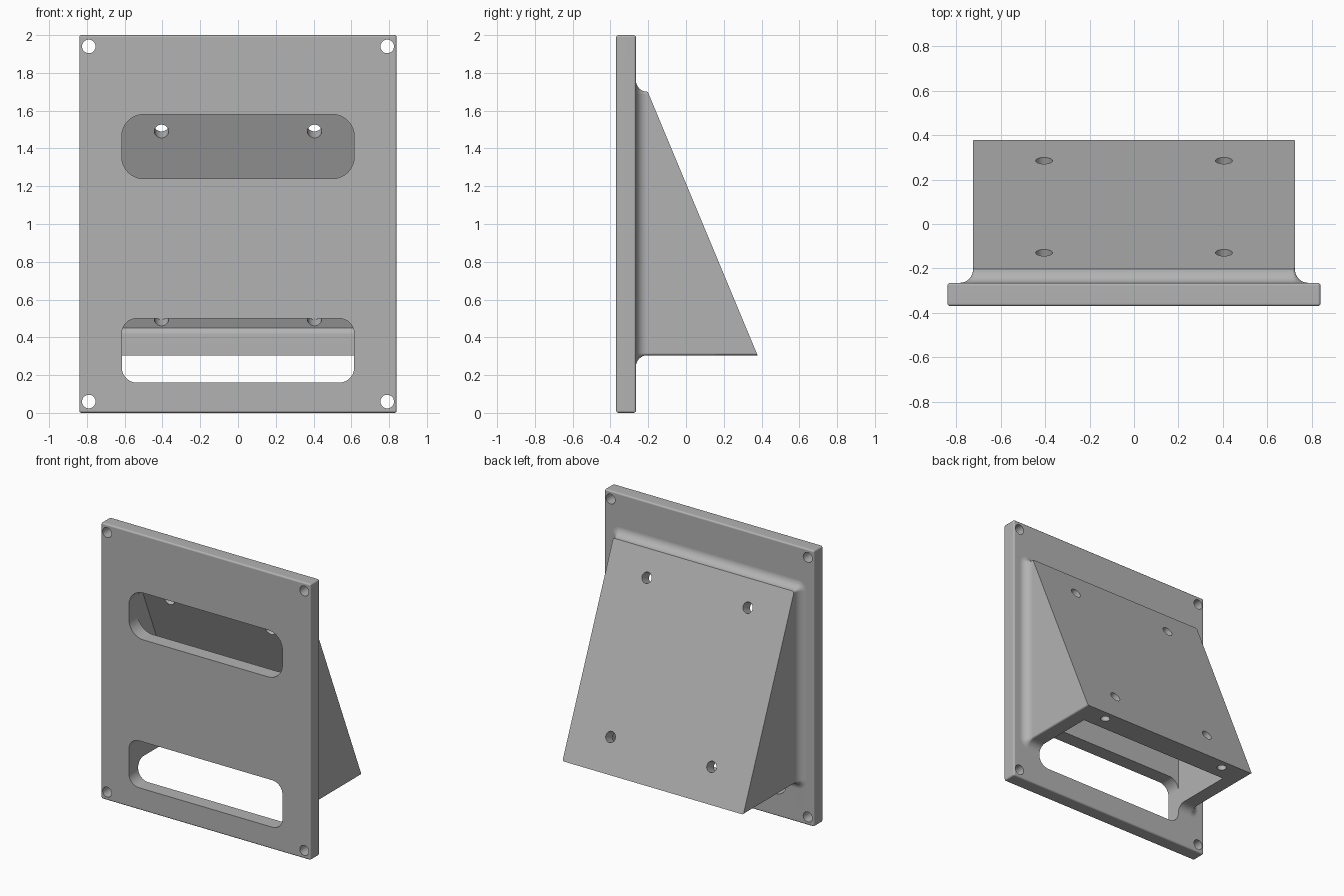
import bpy, bmesh, math
from mathutils import Vector

cube = bpy.data.objects.get("Cube")
if cube:
    bpy.data.objects.remove(cube, do_unlink=True)

GREY = (0.45, 0.45, 0.45, 1)
mat = bpy.data.materials.new("mid grey")
mat.use_nodes = True
mat.diffuse_color = GREY
mat.node_tree.nodes["Principled BSDF"].inputs["Base Color"].default_value = GREY

# Main dimensions
W, FRONT, BACK = 0.84, -0.37, -0.265        # plate half width, front and back
HW, LOW, TOP = 0.725, 0.305, 1.70           # housing half width, bottom, top
CAV = 0.615                                 # cavity half width
FILLET, EDGE = 0.06, 0.012
NORMAL = Vector((0, 2.4, 1)).normalized()   # sloped face
TIP = Vector((0, 0.379, LOW))


def new_object(name, bm):
    bmesh.ops.recalc_face_normals(bm, faces=bm.faces)
    mesh = bpy.data.meshes.new(name)
    bm.to_mesh(mesh)
    bm.free()
    mesh.materials.append(mat)
    obj = bpy.data.objects.new(name, mesh)
    bpy.context.collection.objects.link(obj)
    return obj


def rounded_rect(hw, z0, z1, r, steps=8):
    """Outline in x, z."""
    pts = []
    corners = [(hw - r, z1 - r), (r - hw, z1 - r), (r - hw, z0 + r), (hw - r, z0 + r)]
    for k, (cx, cz) in enumerate(corners):
        for i in range(steps + 1):
            a = math.pi / 2 * (k + i / steps)
            pts.append((cx + r * math.cos(a), cz + r * math.sin(a)))
    return pts


def loft(sections):
    """Closed solid through (y, outline) sections."""
    bm = bmesh.new()
    rings = [[bm.verts.new((x, y, z)) for x, z in pts] for y, pts in sections]
    n = len(rings[0])
    for a, b in zip(rings, rings[1:]):
        for i in range(n):
            j = (i + 1) % n
            bm.faces.new((a[i], a[j], b[j], b[i]))
    bm.faces.new(rings[0])
    bm.faces.new(rings[-1][::-1])
    return bm


def cylinder(name, centre, axis, r, length):
    bm = bmesh.new()
    bmesh.ops.create_cone(bm, cap_ends=True, segments=32, radius1=r, radius2=r, depth=length)
    rot = Vector(axis).to_track_quat('Z', 'Y').to_matrix()
    bmesh.ops.rotate(bm, verts=bm.verts, matrix=rot)
    bmesh.ops.translate(bm, verts=bm.verts, vec=centre)
    return new_object(name, bm)


def slope_y(z):
    return TIP.y - (z - LOW) / 2.4


# Mounting plate with softened edges
bm = bmesh.new()
bmesh.ops.create_cube(bm, size=1)
bmesh.ops.scale(bm, verts=bm.verts, vec=(2 * W, BACK - FRONT, 2))
bmesh.ops.translate(bm, verts=bm.verts, vec=(0, (FRONT + BACK) / 2, 1))
bmesh.ops.bevel(bm, geom=bm.edges[:], offset=EDGE, segments=3, profile=0.5, affect='EDGES')
plate = new_object("mounting_plate", bm)

# Housing: filleted foot, straight body, then sliced by the slope
sections = [(-0.3, rounded_rect(HW + FILLET, LOW - FILLET, TOP + FILLET, FILLET + EDGE))]
for i in range(9):
    a = math.pi / 2 * i / 8
    e = FILLET * (1 - math.sin(a))
    sections.append((BACK + FILLET * (1 - math.cos(a)),
                     rounded_rect(HW + e, LOW - e, TOP + e, e + EDGE)))
sections.append((0.5, rounded_rect(HW, LOW, TOP, EDGE)))
bm = loft(sections)
cut = bmesh.ops.bisect_plane(bm, geom=bm.verts[:] + bm.edges[:] + bm.faces[:],
                             plane_co=TIP, plane_no=NORMAL, clear_outer=True)
rim = [g for g in cut["geom_cut"] if isinstance(g, bmesh.types.BMEdge)]
bmesh.ops.holes_fill(bm, edges=rim, sides=0)
# Soften the long bottom edge of the slope
tip_edge = [e for e in rim if e.calc_length() > 1 and e.verts[0].co.z < 0.4
            and e.verts[1].co.z < 0.4]
if tip_edge:
    bmesh.ops.bevel(bm, geom=tip_edge, offset=EDGE, segments=3, profile=0.5, affect='EDGES')
housing = new_object("sloped_housing", bm)

# Cavity, open at the bottom, with a thick lip under the slope
WALL = 0.096
profile = [(BACK, 0.1), (0.205, 0.1), (0.205, 0.415), (0.21, 0.432),
           (slope_y(0.45) - WALL, 0.45), (slope_y(1.58) - WALL, 1.58), (BACK, 1.58)]
bm = bmesh.new()
face = bm.faces.new([bm.verts.new((-CAV, y, z)) for y, z in profile])
ext = bmesh.ops.extrude_face_region(bm, geom=[face], use_keep_orig=True)
bmesh.ops.translate(bm, vec=(2 * CAV, 0, 0),
                    verts=[g for g in ext["geom"] if isinstance(g, bmesh.types.BMVert)])
cutters = [new_object("cavity_cutter", bm)]

# Two cable slots through the plate
for z0, z1, r in ((1.24, 1.58, 0.115), (0.16, 0.50, 0.08)):
    outline = rounded_rect(CAV, z0, z1, r)
    cutters.append(new_object("slot_cutter", loft([(-0.5, outline), (-0.255, outline)])))

# Clear the foot fillet in front of the lower slot
outline = rounded_rect(CAV, 0.16, 0.50, 0.08)
cutters.append(new_object("foot_cutter", loft([(-0.3, outline), (-0.15, outline)])))

# Screw holes: plate corners, slope, and blind holes in the lip
for s in (-1, 1):
    for z in (0.06, 1.94):
        cutters.append(cylinder("corner_hole", (s * 0.79, -0.32, z), (0, 1, 0), 0.036, 0.4))
    for z in (0.53, 1.525):
        cutters.append(cylinder("slope_hole", (s * 0.405, slope_y(z), z), NORMAL, 0.038, 0.26))
    cutters.append(cylinder("lip_hole", (s * 0.515, 0.31, LOW), (0, 0, 1), 0.032, 0.16))

# Join and cut
for other, op in [(housing, 'UNION')] + [(c, 'DIFFERENCE') for c in cutters]:
    mod = plate.modifiers.new(other.name, 'BOOLEAN')
    mod.operation, mod.object, mod.solver = op, other, 'EXACT'
graph = bpy.context.evaluated_depsgraph_get()
result = bpy.data.meshes.new_from_object(plate.evaluated_get(graph))
plate.modifiers.clear()
plate.data = result
plate.name = "sloped_wall_bracket"
result.materials.clear()
result.materials.append(mat)
for obj in [housing] + cutters:
    bpy.data.objects.remove(obj, do_unlink=True)

# Smooth the rounded parts, keep the edges sharp
for o in bpy.context.selected_objects:
    o.select_set(False)
plate.select_set(True)
bpy.context.view_layer.objects.active = plate
bpy.ops.object.shade_smooth_by_angle(angle=math.radians(35))
weighted = plate.modifiers.new("even_shading", 'WEIGHTED_NORMAL')
weighted.keep_sharp = True
